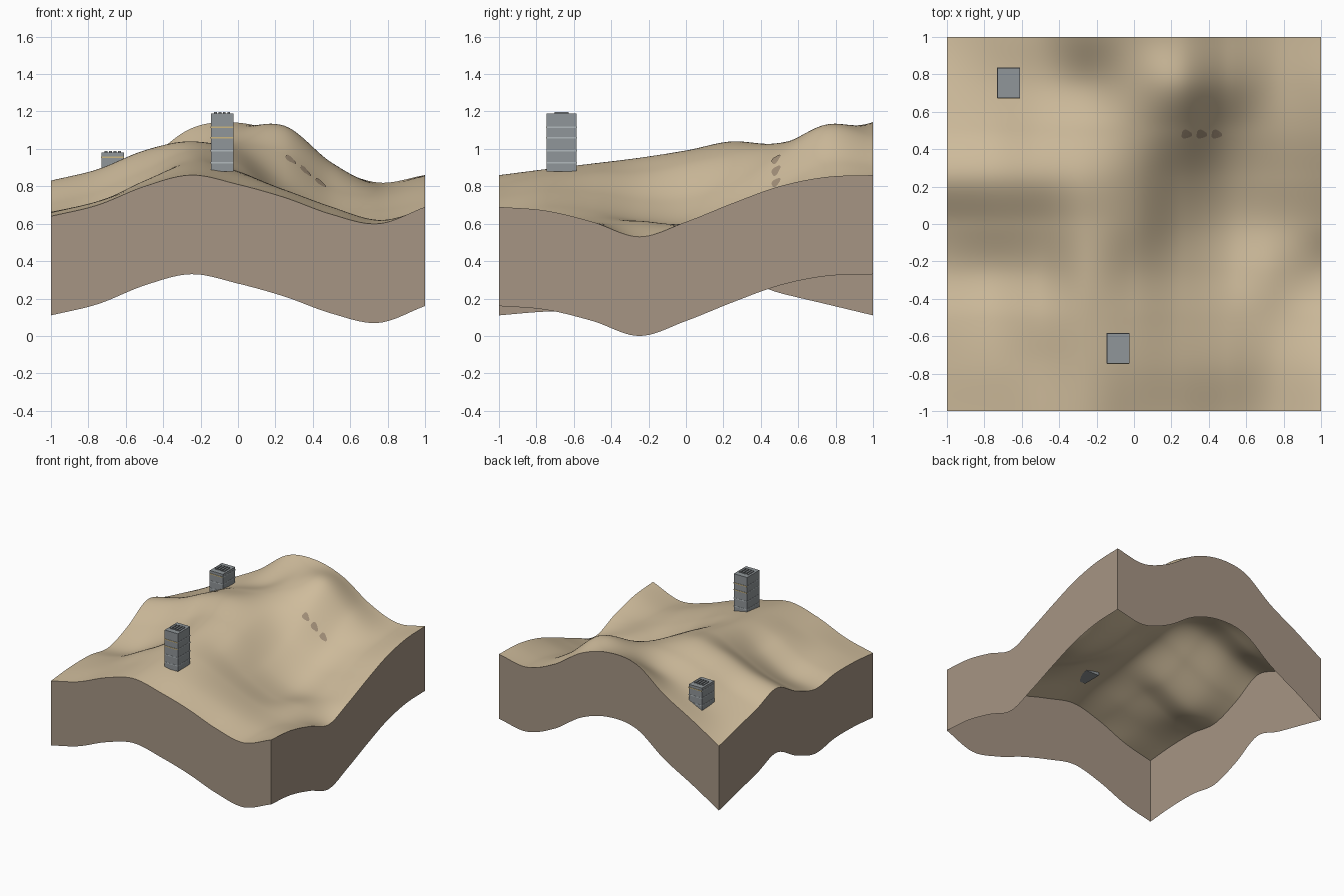
import bpy, bmesh, math

cube = bpy.data.objects.get("Cube")
if cube:
    bpy.data.objects.remove(cube, do_unlink=True)


def material(name, r, g, b):
    m = bpy.data.materials.new(name)
    m.use_nodes = True
    m.diffuse_color = (r, g, b, 1)
    shader = next(n for n in m.node_tree.nodes if n.type == 'BSDF_PRINCIPLED')
    shader.inputs["Base Color"].default_value = (r, g, b, 1)
    return m


SAND = material("sand", .62, .50, .33)
EARTH = material("earth", .38, .30, .23)
BROWN = material("dark_brown", .36, .275, .19)
CONCRETE = material("concrete_grey", .28, .305, .32)
PALE = material("pale_grey", .45, .49, .51)
YELLOW = material("warm_yellow", .60, .47, .22)


def add_object(name, bm, *mats):
    bmesh.ops.recalc_face_normals(bm, faces=bm.faces)
    mesh = bpy.data.meshes.new(name)
    bm.to_mesh(mesh)
    bm.free()
    for m in mats:
        mesh.materials.append(m)
    obj = bpy.data.objects.new(name, mesh)
    bpy.context.collection.objects.link(obj)
    return obj


# Relief control heights in hundredths: rows run front to back, columns along x
RELIEF = [[int(n) for n in row.split()] for row in (
    "64 70 80 86 81 74 65 60 69",
    "66 72 81 89 86 78 69 62 67",
    "66 71 83 92 88 77 67 61 61",
    "63 67 80 95 88 73 62 61 53",
    "71 77 88 99 93 73 60 60 61",
    "83 89 99 104 98 81 67 67 71",
    "76 83 95 101 103 97 79 75 80",
    "70 79 90 98 109 112 92 80 85",
    "64 79 93 111 114 107 91 82 86")]


def spline(values, t):
    """Smooth curve through evenly spaced values, t from -1 to 1."""
    last = len(values) - 1
    t = min(max((t + 1) / 2 * last, 0), last)
    i = min(int(t), last - 1)
    u = t - i
    p = [2 * values[0] - values[1], *values, 2 * values[-1] - values[-2]]
    a, b, c, d = p[i:i + 4]
    return b + u / 2 * (c - a + u * (2 * a - 5 * b + 4 * c - d
                                     + u * (3 * (b - c) + d - a)))


def height(x, y):
    return spline([spline(row, x) for row in RELIEF], y) / 100


# Dune surface: an open sheet shaped by the relief
bm = bmesh.new()
bmesh.ops.create_grid(bm, x_segments=80, y_segments=80, size=1)
for v in bm.verts:
    v.co.z = height(v.co.x, v.co.y)
walls = bm.copy()
for f in bm.faces:
    f.smooth = True
surface = add_object("dune_surface", bm, SAND)

# Earth walls: the sheet's border pulled straight down, hollow inside
border = [e for e in walls.edges if e.is_boundary]
sheet = list(walls.faces)
skirt = bmesh.ops.extrude_edge_only(walls, edges=border)["geom"]
for v in skirt:
    if isinstance(v, bmesh.types.BMVert):
        v.co.z -= .53
bmesh.ops.delete(walls, geom=sheet, context='FACES')
add_object("earth_walls", walls, EARTH)


# Dark lobed patches lying on the steep slope
def slope_patch(name, cx, cy):
    bm = bmesh.new()
    rings = []
    for scale in (.5, 1):
        ring = []
        for k in range(18):
            a = k * math.tau / 18
            r = scale * (1 + .14 * math.cos(3 * a + .5))
            x, y = cx + .028 * r * math.cos(a), cy + .023 * r * math.sin(a)
            ring.append(bm.verts.new((x, y, height(x, y) + .005)))
        rings.append(ring)
    inner, outer = rings
    bm.faces.new(inner)
    for k in range(18):
        n = (k + 1) % 18
        bm.faces.new((inner[k], outer[k], outer[n], inner[n]))
    add_object(name, bm, BROWN)


for i in range(3):
    slope_patch(f"slope_patch_{i + 1}", .28 + .08 * i, .48)


def box(bm, cx, cy, z0, z1, sx, sy, slot=0):
    made = bmesh.ops.create_cube(bm, size=1)["verts"]
    for v in made:
        v.co = (cx + v.co.x * sx, cy + v.co.y * sy,
                z0 + (v.co.z + .5) * (z1 - z0))
    for f in {f for v in made for f in v.link_faces}:
        f.material_index = slot


# Tower: plain block, thin window bands and four low roof slabs
def tower(name, cx, cy, base, top, bands):
    bm = bmesh.new()
    box(bm, cx, cy, base, top, .12, .16)
    for i in range(4):
        box(bm, cx + (i - 1.5) * .024, cy, top, top + .008, .015, .075)
    add_object(name, bm, CONCRETE)

    bm = bmesh.new()
    for z, lit in bands:
        box(bm, cx, cy, z - .004, z + .004, .123, .163, 0)
        if lit:
            box(bm, cx, cy, z - .004, z + .004, .119, .166, 1)
    add_object(name + "_window_bands", bm, PALE, YELLOW)


tower("front_tower", -.085, -.665, .88, 1.19,
      [(.925, False), (.99, False), (1.06, True), (1.115, True)])
tower("back_tower", -.67, .755, .79, .98,
      [(.835, False), (.895, False), (.955, True)])

# Smooth the dunes
bpy.context.view_layer.objects.active = surface
surface.select_set(True)
bpy.ops.object.shade_smooth_by_angle()
surface.select_set(False)
